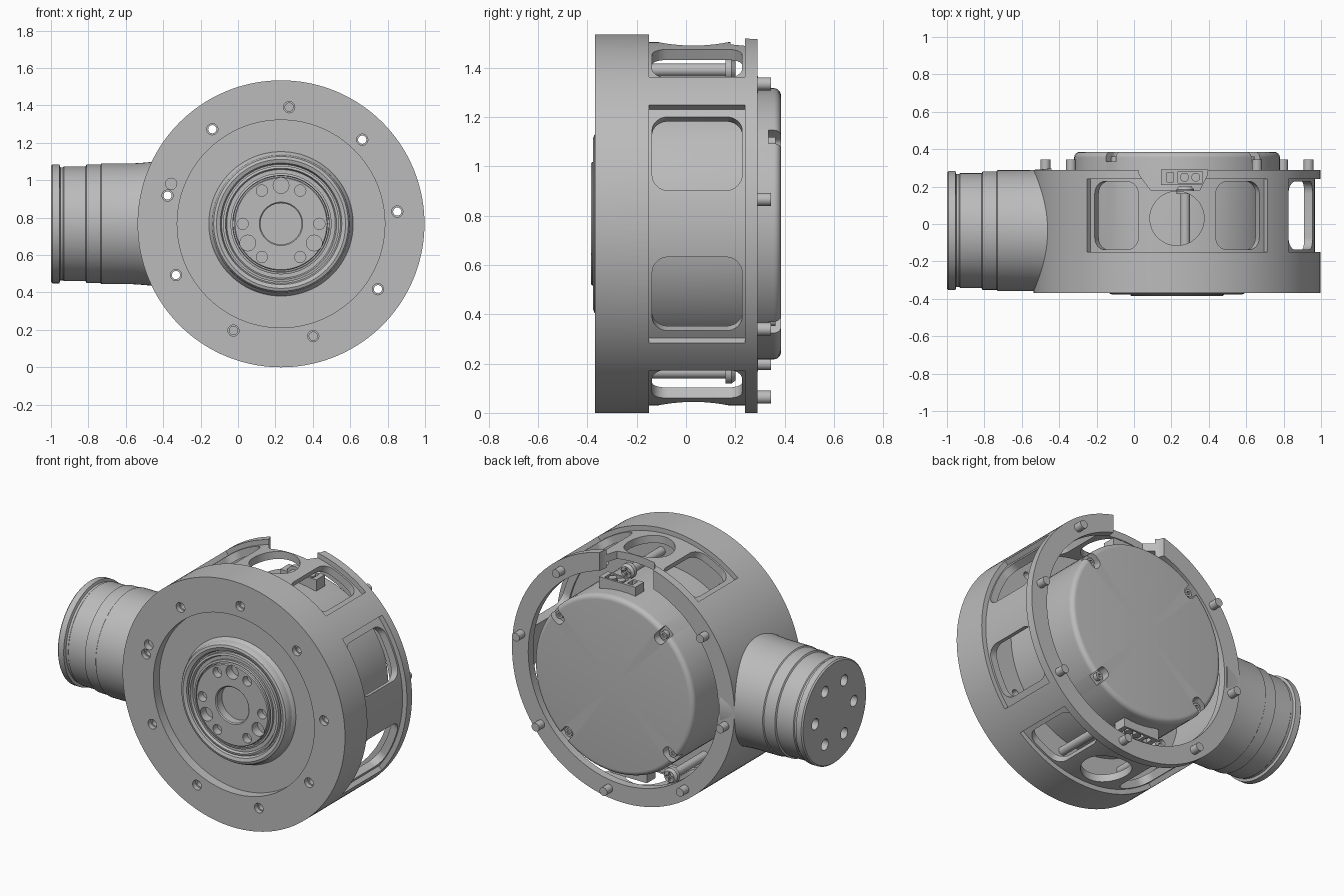
import bpy, bmesh
from math import cos, sin, pi, radians
from mathutils import Vector, Matrix

cube = bpy.data.objects.get("Cube")
if cube:
    bpy.data.objects.remove(cube, do_unlink=True)

grey = bpy.data.materials.new("machined grey")
grey.use_nodes = True
grey.diffuse_color = (0.5, 0.5, 0.5, 1)
grey.node_tree.nodes["Principled BSDF"].inputs["Base Color"].default_value = (0.5, 0.5, 0.5, 1)

X, Y, Z = Vector((1, 0, 0)), Vector((0, 1, 0)), Vector((0, 0, 1))
CENTRE = Vector((0.23, 0, 0.767))
TUBE_CENTRE = Vector((0, -0.035, 0.767))
FULL = 2 * pi


def radial(deg):
    a = radians(deg)
    return Vector((cos(a), 0, sin(a)))


def tangent(deg):
    return radial(deg + 90)


def lathe(bm, profile, centre=CENTRE, along_x=False, start=0, sweep=360, steps=96):
    """Spin (radius, distance) points about y, or about x for the side tube."""
    part = bmesh.new()
    axis = X if along_x else -Y
    turn = Matrix.Rotation(radians(start), 4, axis)
    verts = []
    for r, d in profile:
        p = Vector((d, r, 0)) if along_x else Vector((r, d, 0))
        verts.append(part.verts.new(centre + turn @ p))
    edges = [part.edges.new(pair) for pair in zip(verts, verts[1:])]
    if sweep < 360:
        edges.append(part.edges.new((verts[-1], verts[0])))
    bmesh.ops.spin(part, geom=verts + edges, cent=centre, axis=axis,
                   angle=radians(sweep), steps=steps)
    bmesh.ops.remove_doubles(part, verts=part.verts, dist=1e-5)
    if sweep < 360:
        bmesh.ops.holes_fill(part, edges=part.edges, sides=0)
    merge(bm, part)


def prism(bm, outline, origin, u, v, w):
    """Extrude a flat outline given in the u, v directions by the vector w."""
    part = bmesh.new()
    face = part.faces.new([part.verts.new(origin + u * a + v * b) for a, b in outline])
    out = bmesh.ops.extrude_face_region(part, geom=[face])
    bmesh.ops.translate(part, vec=w, verts=[g for g in out["geom"] if isinstance(g, bmesh.types.BMVert)])
    merge(bm, part)


def merge(bm, part):
    bmesh.ops.recalc_face_normals(part, faces=part.faces)
    temp = bpy.data.meshes.new("temp")
    part.to_mesh(temp)
    part.free()
    bm.from_mesh(temp)
    bpy.data.meshes.remove(temp)


def circle(r, n=32):
    return [(r * cos(FULL * i / n), r * sin(FULL * i / n)) for i in range(n)]


def rounded(w, h, r=0, n=8):
    pts = []
    for k, (sx, sy) in enumerate(((1, 1), (-1, 1), (-1, -1), (1, -1))):
        for i in range(n + 1 if r else 1):
            a = pi / 2 * (k + i / n)
            pts.append((sx * (w / 2 - r) + r * cos(a), sy * (h / 2 - r) + r * sin(a)))
    return pts


def cross(size, t):
    return [(size, -t), (size, t), (t, t), (t, size), (-t, size), (-t, t), (-size, t),
            (-size, -t), (-t, -t), (-t, -size), (t, -size), (t, -t)]


def finish(name, bm):
    mesh = bpy.data.meshes.new(name)
    bm.to_mesh(mesh)
    bm.free()
    mesh.materials.append(grey)
    obj = bpy.data.objects.new(name, mesh)
    bpy.context.collection.objects.link(obj)
    return obj


def carve(obj, bm):
    cutter = finish("cutter", bm)
    cutter.hide_render = True
    mod = obj.modifiers.new("carve", "BOOLEAN")
    mod.operation, mod.solver, mod.object = "DIFFERENCE", "EXACT", cutter
    bpy.context.view_layer.objects.active = obj
    bpy.ops.object.modifier_apply(modifier=mod.name)
    bpy.data.objects.remove(cutter, do_unlink=True)


def hole(bm, deg, ring, r, y0, y1, n=24):
    prism(bm, circle(r, n), CENTRE + radial(deg) * ring + Y * y0, X, Z, Y * (y1 - y0))


parts = []

# Drum housing: front plate, outer wall and rear flange
bm = bmesh.new()
lathe(bm, [(0, -.31), (.555, -.31), (.555, -.37), (.767, -.37), (.767, .29), (.655, .29),
           (.655, .24), (.69, .24), (.69, -.15), (0, -.15)], steps=144)
housing = finish("drum_housing", bm)
parts.append(housing)

# Sunken panels on the right, top and bottom of the wall
bm = bmesh.new()
for mid in (0, 90, -90):
    lathe(bm, [(.737, -.15), (.9, -.15), (.9, .24), (.737, .24)], start=mid - 39, sweep=78, steps=32)
carve(housing, bm)

# Windows, round ports and plate holes
bm = bmesh.new()
for mid in (0, 90, -90):
    for side in (-1, 1):
        a = mid + side * (23.3 if mid == 0 else 26.5)
        width = .325 if mid == 0 else .26
        prism(bm, rounded(width, .365, .065), CENTRE + radial(a) * .6 + Y * .045,
              tangent(a), Y, radial(a) * .3)
    if mid:
        prism(bm, circle(.145, 48), CENTRE + radial(mid) * .6 + Y * .03, X, Y, radial(mid) * .3)
for k in range(9):
    spot = CENTRE + radial(6 + 40 * k) * .625
    lathe(bm, [(0, -.4), (.03, -.4), (.03, -.34), (.022, -.34), (.022, -.1), (0, -.1)], spot, steps=24)
hole(bm, 160, .625, .03, -.4, -.33)
carve(housing, bm)

# Notch in the flange at the top
bm = bmesh.new()
prism(bm, [(.015, .32), (.03, .26), (.09, .18), (.35, .18), (.39, .26), (.40, .32)],
      Z * 1.2, X, Y, Z * .5)
carve(housing, bm)

# Front hub with stepped rings
bm = bmesh.new()
lathe(bm, [(0, -.29), (.39, -.29), (.385, -.315), (.372, -.33), (.368, -.36), (.36, -.372), (.345, -.377),
           (.325, -.37), (.318, -.35), (.31, -.35), (.31, -.372), (.297, -.375), (.29, -.36),
           (.27, -.36), (.27, -.372), (.258, -.375), (.256, -.345), (.25, -.345), (.25, -.38),
           (.245, -.386), (.116, -.386), (.11, -.38), (.11, -.33), (0, -.33)])
hub = finish("front_hub", bm)
bm = bmesh.new()
for k in range(6):
    hole(bm, 60 * k, .205, .03, -.4, -.34)
for k in range(3):
    hole(bm, 90 + 120 * k, .205, .042, -.4, -.33)
carve(hub, bm)
parts.append(hub)

# Rear motor cover with rounded edge and screw slots
bm = bmesh.new()
fillet = [(.52 + .03 * cos(pi / 2 * i / 6), .355 + .03 * sin(pi / 2 * i / 6)) for i in range(7)]
lathe(bm, [(0, -.16), (.55, -.16)] + fillet + [(0, .385)])
cover = finish("rear_cover", bm)
bm = bmesh.new()
for k in range(4):
    a = 40 + 90 * k
    prism(bm, rounded(.16, .07, .03), CENTRE + radial(a) * .54 + Y * .335, radial(a), tangent(a), Y * .1)
carve(cover, bm)
parts.append(cover)

# Cover screws
bm = bmesh.new()
for k in range(4):
    hole(bm, 40 + 90 * k, .51, .024, .32, .362)
screws = finish("cover_screws", bm)
bm = bmesh.new()
for k in range(4):
    hole(bm, 40 + 90 * k, .51, .012, .35, .38, 6)
carve(screws, bm)
parts.append(screws)

# Dowel pins on the flange
bm = bmesh.new()
for k in range(8):
    if k != 2:
        hole(bm, 8 + 45 * k, .71, .026, .27, .345)
parts.append(finish("flange_pins", bm))

# Long plate screws with crossed heads
bm = bmesh.new()
for a in (86, -74, -114):
    spot = CENTRE + radial(a) * .625
    lathe(bm, [(0, -.16), (.026, -.16), (.026, .16), (.047, .16), (.047, .185), (.035, .2), (0, .2)],
          spot, steps=32)
bolts = finish("plate_screws", bm)
bm = bmesh.new()
for a in (86, -74, -114):
    prism(bm, cross(.026, .006), CENTRE + radial(a) * .625 + Y * .185, X, Z, Y * .05)
carve(bolts, bm)
parts.append(bolts)

# Cable sockets above and below the cover
for name, side, x in (("top_socket", 1, .27), ("bottom_socket", -1, .19)):
    out = Z * side
    base = Vector((x, .25, .767)) + out * .53
    bm = bmesh.new()
    prism(bm, rounded(.25, .085), base, X, Y, out * .07)
    socket = finish(name, bm)
    bm = bmesh.new()
    prism(bm, rounded(.13, .06), base + X * .03 + out * .045, X, Y, out * .1)
    prism(bm, rounded(.035, .05), base - X * .075 + out * .045, X, Y, out * .1)
    carve(socket, bm)
    bm = bmesh.new()
    for dx in (0, .06):
        prism(bm, circle(.024, 20), base + X * dx + out * .04, X, Y, out * .028)
    parts += [socket, finish(name + "_contacts", bm)]

# Side tube with stepped collars and end holes
bm = bmesh.new()
lathe(bm, [(0, -1), (.31, -1), (.318, -.992), (.318, -.955), (.302, -.95), (.302, -.935), (.307, -.93),
           (.307, -.815), (.317, -.81), (.317, -.735), (.323, -.73), (.323, -.56), (.327, -.5),
           (.333, -.44), (0, -.44)], TUBE_CENTRE, along_x=True)
tube = finish("side_tube", bm)
bm = bmesh.new()
for k in range(6):
    a = FULL * k / 6
    prism(bm, circle(.034, 24), TUBE_CENTRE + Vector((-1.05, .19 * cos(a), .19 * sin(a))), Y, Z, X * .15)
carve(tube, bm)
parts.append(tube)

# Smooth curved walls, keep machined edges crisp
bpy.ops.object.select_all(action="DESELECT")
for obj in parts:
    obj.select_set(True)
bpy.context.view_layer.objects.active = housing
bpy.ops.object.shade_smooth_by_angle(angle=radians(30))
